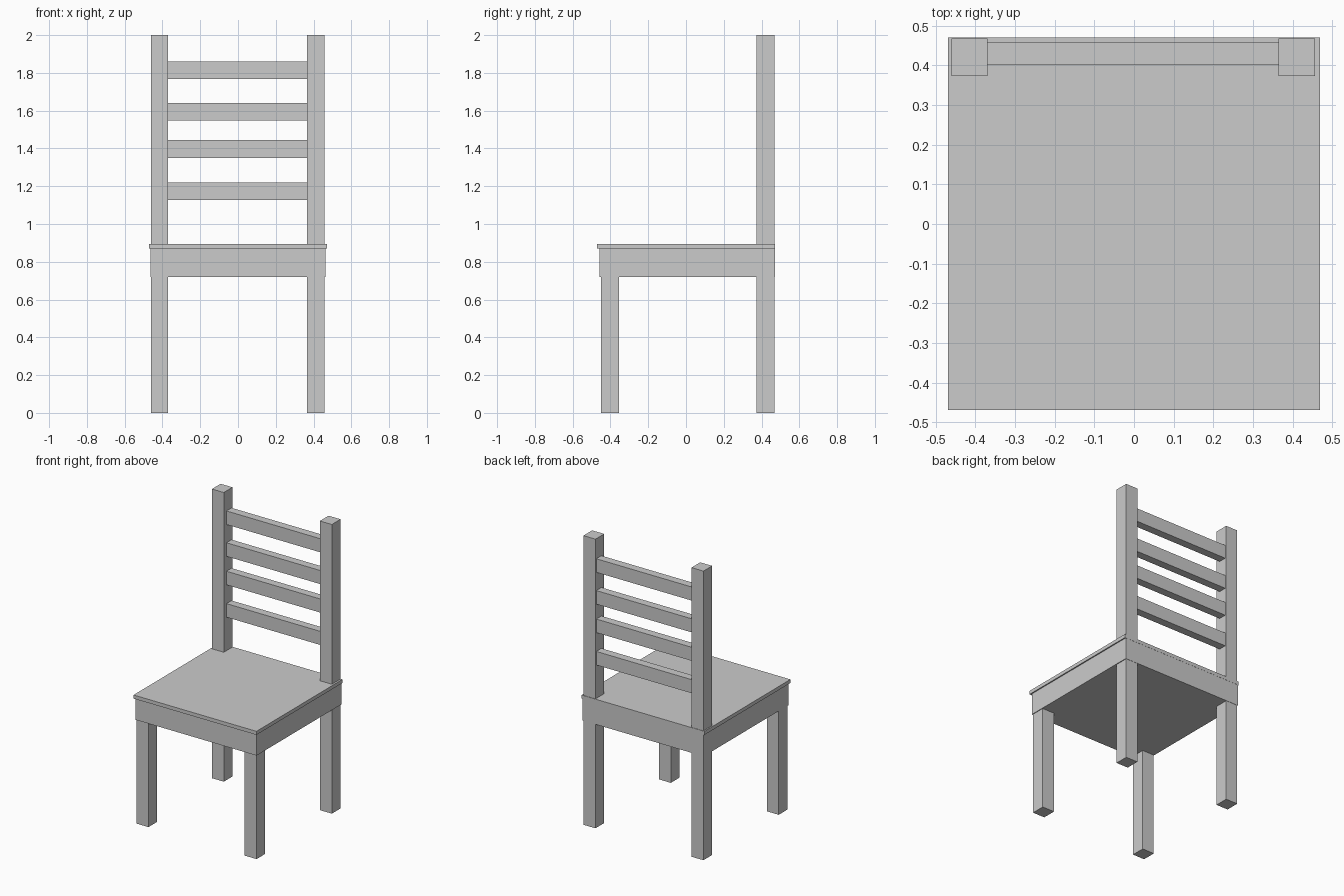
import bpy

if "Cube" in bpy.data.objects:
    bpy.data.objects.remove(bpy.data.objects["Cube"])


def box(name, x, y, z):
    """Axis-aligned box from (min, max) ranges."""
    lo, hi = zip(x, y, z)
    bpy.ops.mesh.primitive_cube_add(size=1, location=[(a + b) / 2 for a, b in zip(lo, hi)])
    ob = bpy.context.object
    ob.name = name
    ob.scale = [b - a for a, b in zip(lo, hi)]
    bpy.ops.object.transform_apply(location=False, rotation=False, scale=True)
    return ob


# Seat board and the solid block beneath it
box("seat", (-0.47, 0.47), (-0.47, 0.471), (0.87, 0.895))
box("seat_frame", (-0.464, 0.462), (-0.457, 0.47), (0.72, 0.87))

# Front legs, and back legs that continue up as backrest posts
for side, x in (("left", (-0.461, -0.37)), ("right", (0.365, 0.457))):
    box("front_leg_" + side, x, (-0.45, -0.355), (0, 0.75))
    box("back_post_" + side, x, (0.373, 0.468), (0, 2))

# Backrest slats
for i, z in enumerate((1.126, 1.35, 1.547, 1.767)):
    box(f"back_slat_{i + 1}", (-0.372, 0.367), (0.403, 0.459), (z, z + 0.094))
